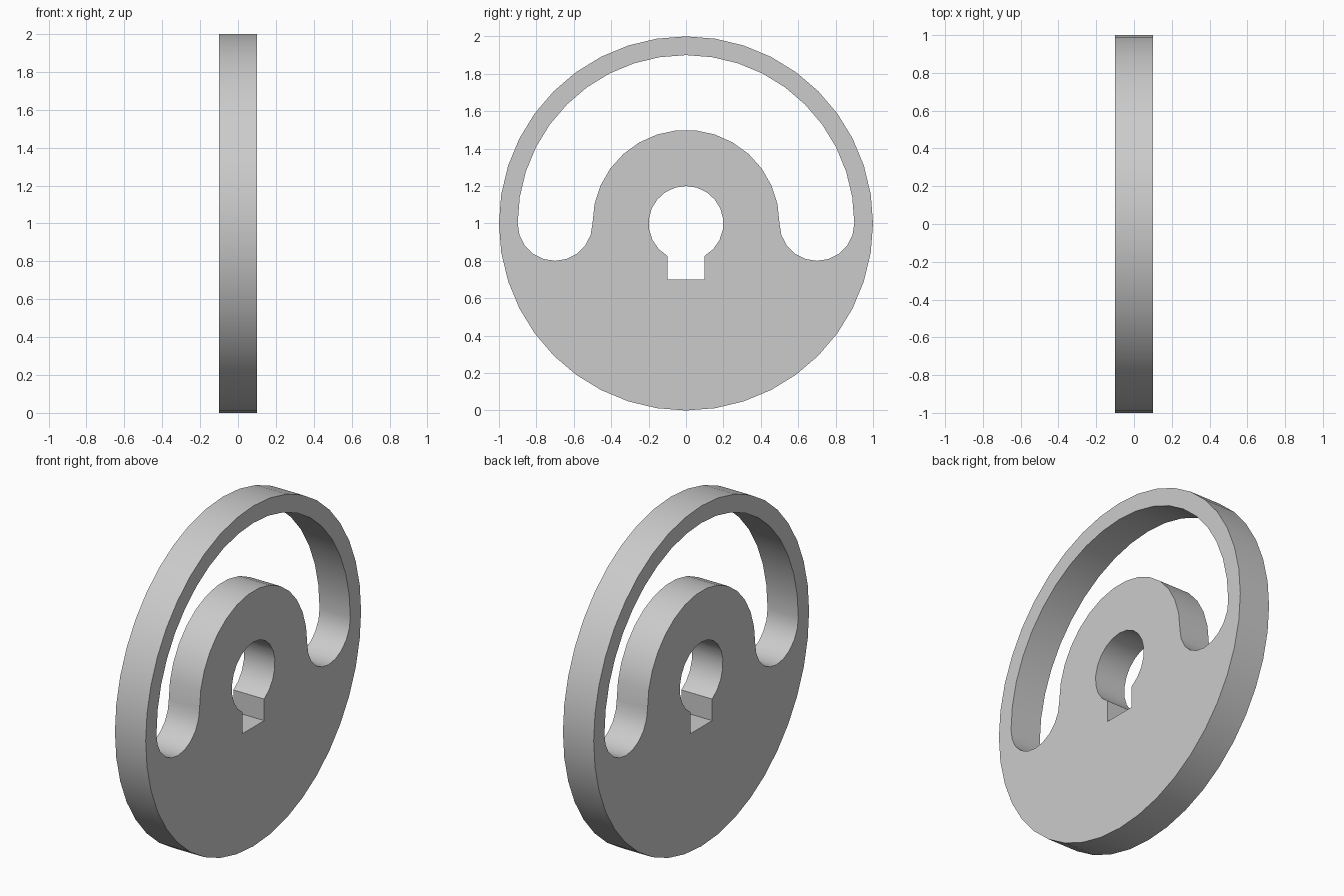
import bpy, bmesh
from math import sin, cos, radians

if "Cube" in bpy.data.objects:
    bpy.data.objects.remove(bpy.data.objects["Cube"])

HALF = 0.1  # half thickness of the disc


def arc(cy, r, a0, a1, n, close=False):
    """Points (y, z) on an arc at axle height, end point only when asked."""
    pts = []
    for i in range(n + (1 if close else 0)):
        a = radians(a0 + (a1 - a0) * i / n)
        pts.append((cy + r * cos(a), 1 + r * sin(a)))
    return pts


# Outer rim, crescent slot with rounded ends, and keyed axle hole
rim = arc(0, 1.0, 0, 360, 40)
slot = (arc(0, 0.9, 0, 180, 20) + arc(-0.7, 0.2, 180, 360, 10)
        + arc(0, 0.5, 180, 0, 15) + arc(0.7, 0.2, 180, 360, 10))
keyhole = arc(0, 0.2, -60, 240, 18, True) + [(-0.1, 0.7), (0.1, 0.7)]

# Fill the profile with its holes, then extrude along x
bm = bmesh.new()
for loop in (rim, slot, keyhole):
    vs = [bm.verts.new((-HALF, y, z)) for y, z in loop]
    for a, b in zip(vs, vs[1:] + vs[:1]):
        bm.edges.new((a, b))
bmesh.ops.triangle_fill(bm, edges=bm.edges[:], use_beauty=True,
                        use_dissolve=False, normal=(-1, 0, 0))
res = bmesh.ops.extrude_face_region(bm, geom=bm.faces[:], use_keep_orig=True)
top = [g for g in res["geom"] if isinstance(g, bmesh.types.BMVert)]
bmesh.ops.translate(bm, verts=top, vec=(2 * HALF, 0, 0))
bmesh.ops.recalc_face_normals(bm, faces=bm.faces[:])

mesh = bpy.data.meshes.new("slotted_disc")
bm.to_mesh(mesh)
bm.free()
disc = bpy.data.objects.new("slotted_disc", mesh)
bpy.context.collection.objects.link(disc)

# Smooth curved walls, sharp rims
bpy.context.view_layer.objects.active = disc
disc.select_set(True)
bpy.ops.object.shade_smooth_by_angle(angle=radians(30))
